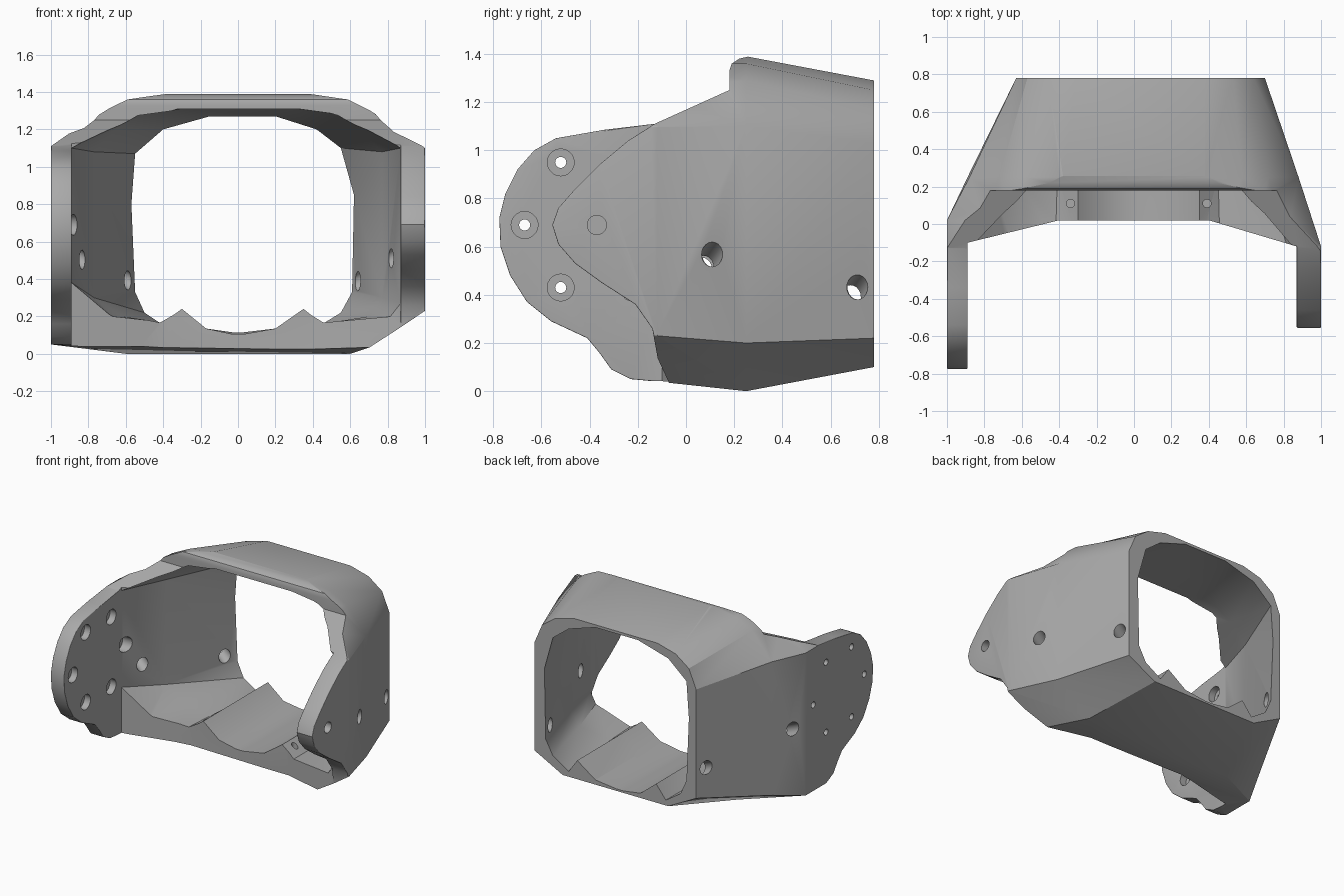
import bpy, bmesh, math
from mathutils import Vector

cube = bpy.data.objects.get("Cube")
if cube:
    bpy.data.objects.remove(cube, do_unlink=True)

grey = bpy.data.materials.new("plain_grey")
grey.use_nodes = True
grey.diffuse_color = (0.4, 0.4, 0.4, 1)
grey.node_tree.nodes["Principled BSDF"].inputs["Base Color"].default_value = (0.4, 0.4, 0.4, 1)


def make(name, bm):
    bmesh.ops.recalc_face_normals(bm, faces=bm.faces)
    mesh = bpy.data.meshes.new(name)
    bm.to_mesh(mesh)
    bm.free()
    ob = bpy.data.objects.new(name, mesh)
    bpy.context.collection.objects.link(ob)
    return ob


def loft(name, sections):
    """Skin rings, each made of a right half (+x) and a left half (-x)."""
    bm = bmesh.new()
    rings = []
    for y_pos, y_neg, pos, neg in sections:
        ring = [bm.verts.new((x, y_pos, z)) for x, z in pos]
        ring += [bm.verts.new((-x, y_neg, z)) for x, z in reversed(neg)]
        rings.append(ring)
    for a, b in zip(rings, rings[1:]):
        for i in range(len(a)):
            j = (i + 1) % len(a)
            bm.faces.new((a[i], a[j], b[j], b[i]))
    bm.faces.new(rings[0])
    bm.faces.new(rings[-1])
    bmesh.ops.connect_verts_nonplanar(bm, angle_limit=0.01, faces=bm.faces)
    return make(name, bm)


def prism(name, points, depth):
    bm = bmesh.new()
    face = bm.faces.new([bm.verts.new(p) for p in points])
    out = bmesh.ops.extrude_face_region(bm, geom=[face])
    verts = [g for g in out["geom"] if isinstance(g, bmesh.types.BMVert)]
    bmesh.ops.translate(bm, verts=verts, vec=depth)
    return make(name, bm)


def rod(start, direction, radius, length, sides=20):
    bm = bmesh.new()
    bmesh.ops.create_cone(bm, cap_ends=True, segments=sides, radius1=radius,
                          radius2=radius, depth=length)
    d = Vector(direction).normalized()
    bmesh.ops.rotate(bm, verts=bm.verts, matrix=d.to_track_quat("Z", "Y").to_matrix())
    bmesh.ops.translate(bm, verts=bm.verts, vec=Vector(start) + d * length / 2)
    return make("drill", bm)


def cut(target, cutter):
    mod = target.modifiers.new("cut", "BOOLEAN")
    mod.operation = "DIFFERENCE"
    mod.solver = "EXACT"
    mod.object = cutter
    bpy.context.view_layer.update()
    deps = bpy.context.evaluated_depsgraph_get()
    mesh = bpy.data.meshes.new_from_object(target.evaluated_get(deps))
    target.modifiers.clear()
    target.data = mesh
    bpy.data.objects.remove(cutter, do_unlink=True)


# Outer body
nose_pos = [(.4, 1.39), (.62, 1.36), (.8, 1.25), (1, 1.1), (1, .23), (.72, .04)]
nose_neg = [(.4, 1.39), (.62, 1.36), (.8, 1.25), (1, 1.11), (1, .05), (.85, .04)]
mid = [(.38, 1.39), (.58, 1.36), (.72, 1.29), (.88, 1.1), (.88, .2), (.6, 0)]
mid_neg = mid[:4] + [(.89, .11), (.6, 0)]
tail = [(.38, 1.29), (.53, 1.25), (.64, 1.17), (.7, 1.03), (.7, .22), (.47, .1)]
tail_neg = [(x - .07, z) for x, z in tail]
shell = loft("housing_shell", [
    (-.9, -.9, nose_pos, nose_neg), (-.12, .02, nose_pos, nose_neg),
    (.25, .25, mid, mid_neg), (.78, .78, tail, tail_neg)])

# Cavity with two ridges along the floor
ridge = [(.35, .24), (.2, .135), (.03, .105)]
ridge_neg = [(.3, .24), (.17, .135), (.03, .105)]
front = [(.4, 1.31), (.6, 1.25), (.75, 1.18), (.87, 1.1), (.87, .27), (.82, .2), (.46, .17)] + ridge
front_neg = [(.4, 1.31), (.6, 1.25), (.75, 1.18), (.89, 1.1), (.89, .38), (.68, .2), (.42, .17)] + ridge_neg
centre = [(.3, 1.31), (.52, 1.28), (.64, 1.21), (.77, 1.08), (.77, .3), (.7, .2), (.45, .16)] + ridge
centre_neg = centre[:5] + [(.62, .2), (.41, .16)] + ridge_neg
back = [(.2, 1.27), (.42, 1.2), (.55, 1.1), (.62, .85), (.61, .33), (.55, .22), (.42, .14)] + ridge[:2] + [(.03, .115)]
back_neg = [(.15, 1.27), (.4, 1.2), (.55, 1.07), (.57, .8), (.55, .33), (.5, .22), (.38, .14)] + ridge_neg[:2] + [(.03, .115)]
cut(shell, loft("cavity", [
    (-1, -1, front, front_neg), (-.12, -.1, front, front_neg),
    (.25, .25, centre, centre_neg), (.78, .78, back, back_neg), (.95, .95, back, back_neg)]))

# Front outline of each cheek plate, sharing the roof lip
lip = [(.27, 2), (.27, 1.392), (.22, 1.38), (.19, 1.36), (.18, 1.33), (.18, 1.25)]
short_cheek = [(-.13, 1.11), (-.24, 1.04), (-.36, .94), (-.46, .84), (-.53, .76), (-.555, .69),
               (-.53, .61), (-.46, .53), (-.35, .45), (-.21, .36), (-.14, .26), (-.1, .04)]
long_cheek = [(-.13, 1.11), (-.34, 1.085), (-.54, 1.05), (-.63, 1), (-.7, .92), (-.75, .82), (-.775, .72),
              (-.77, .6), (-.73, .48), (-.66, .37), (-.56, .29), (-.41, .22), (-.36, .16),
              (-.31, .09), (-.23, .05), (-.1, .038)]
for sign, cheek in ((1, short_cheek), (-1, long_cheek)):
    outline = lip + cheek + [(-.1, -.5), (-1.5, -.5), (-1.5, 2)]
    cut(shell, prism("outline_cutter", [(0, y, z) for y, z in outline], (sign * 1.5, 0, 0)))

# Swept-back front edge of the floor
floor_edge = [(-.89, -.1), (-.4, .02), (.4, .02), (.87, -.12), (.87, -1.2), (-.89, -1.2)]
cut(shell, prism("floor_cutter", [(x, y, -.5) for x, y in floor_edge], (0, 0, 2.5)))

# Rounded rims on the cheek plates
bm = bmesh.new()
bm.from_mesh(shell.data)
bmesh.ops.remove_doubles(bm, verts=bm.verts, dist=.0005)
bmesh.ops.dissolve_limit(bm, angle_limit=.01, verts=bm.verts, edges=bm.edges)
rim = []
for e in bm.edges:
    a, b = (v.co for v in e.verts)
    if (len(e.link_faces) == 2 and max(a.y, b.y) < -.11 and min(abs(a.x), abs(b.x)) > .86
            and abs(a.x - b.x) < .01 and e.calc_face_angle() > .8):
        rim.append(e)
bmesh.ops.bevel(bm, geom=rim, offset=.04, segments=4, profile=.5, affect="EDGES", clamp_overlap=True)
bm.to_mesh(shell.data)
bm.free()

# Ring of counterbored screw holes in the long cheek
for i in range(6):
    t = math.radians(60 * i)
    y, z = -.37 + .3 * math.cos(t), .69 + .3 * math.sin(t)
    cut(shell, rod((-1.1, y, z), (1, 0, 0), .023, .4))
    cut(shell, rod((-.94, y, z), (1, 0, 0), .056, .2))

# Pivot hole in the short cheek
cut(shell, rod((.8, -.37, .69), (1, 0, 0), .04, .4))

# Slanted holes through both side walls
for sign in (1, -1):
    for x, y, z in ((.93, .11, .57), (.72, .71, .43)):
        if sign < 0:
            x += .03 if y < .5 else -.06
        d = Vector((-.85 * sign, -.3, -.45)).normalized()
        cut(shell, rod(Vector((x * sign, y, z)) - d * .1, d, .046, .36))

# Blind holes in the floor ridges
for x in (-.34, .39):
    cut(shell, rod((x, .11, .08), (0, 0, 1), .022, .3))

shell.data.materials.clear()
shell.data.materials.append(grey)
for p in shell.data.polygons:
    p.material_index = 0
bpy.context.view_layer.objects.active = shell
shell.select_set(True)
bpy.ops.object.shade_smooth_by_angle(angle=math.radians(28))
